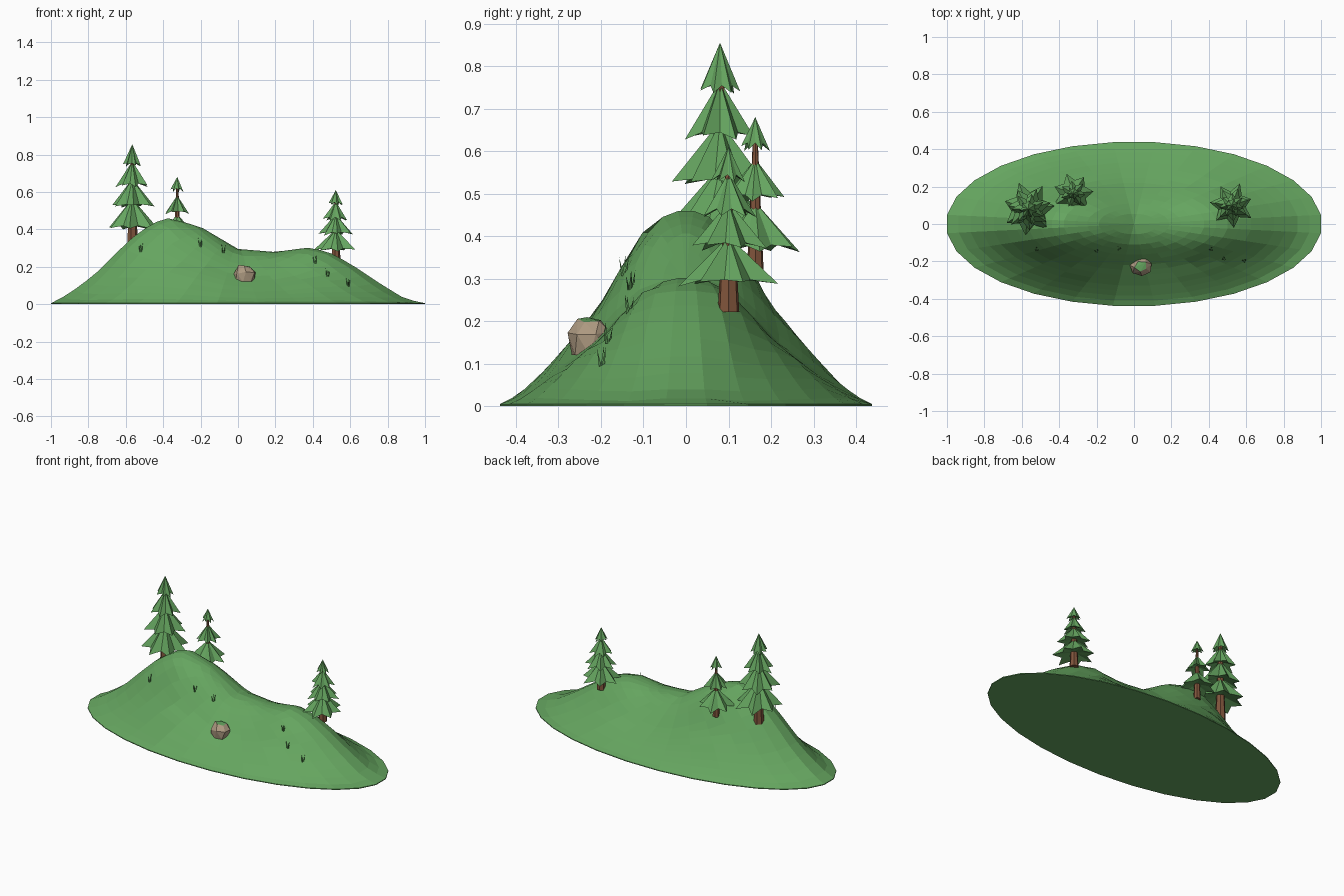
import bpy, bmesh, math, random
from mathutils import Vector

random.seed(4)
if "Cube" in bpy.data.objects:
    bpy.data.objects.remove(bpy.data.objects["Cube"])


def material(name, rgb):
    m = bpy.data.materials.new(name)
    m.use_nodes = True
    m.diffuse_color = (*rgb, 1)
    m.node_tree.nodes["Principled BSDF"].inputs["Base Color"].default_value = (*rgb, 1)
    return m


green = material("leaf green", (0.13, 0.375, 0.115))
blade_green = material("blade green", (0.09, 0.26, 0.08))
brown = material("bark brown", (0.22, 0.09, 0.045))
tan = material("stone tan", (0.43, 0.33, 0.225))


def finish(bm, name, *mats):
    bmesh.ops.recalc_face_normals(bm, faces=bm.faces)
    mesh = bpy.data.meshes.new(name)
    bm.to_mesh(mesh)
    bm.free()
    for m in mats:
        mesh.materials.append(m)
    obj = bpy.data.objects.new(name, mesh)
    bpy.context.collection.objects.link(obj)
    return obj


def interp(points, x):
    for (a, fa), (b, fb) in zip(points, points[1:]):
        if x <= b:
            return fa + (fb - fa) * (x - a) / (b - a)
    return points[-1][1]


# Height along the ridge, and how it falls off towards the rim
RIDGE = [(-1.01, 0), (-0.85, 0.1), (-0.75, 0.18), (-0.65, 0.28), (-0.55, 0.375),
         (-0.45, 0.44), (-0.37, 0.465), (-0.2, 0.415), (-0.1, 0.355), (0, 0.295),
         (0.2, 0.28), (0.37, 0.305), (0.48, 0.285), (0.6, 0.22), (0.75, 0.12),
         (0.88, 0.04), (1.01, 0)]
FALL = [(0, 1), (0.12, 0.975), (0.25, 0.88), (0.37, 0.71), (0.5, 0.51),
        (0.75, 0.23), (0.88, 0.1), (1, 0)]
RX, RY, SIDES, RINGS, LIP = 1.006, 0.44, 28, 16, 0.005


def ground(x, y):
    half = RY * math.sqrt(max(1 - (x / RX) ** 2, 1e-6))
    return max(LIP, interp(RIDGE, x) * interp(FALL, min(abs(y) / half, 1)))


# Hill: concentric elliptical rings with a flat base
bm = bmesh.new()


def ring(r, height):
    verts = []
    for i in range(SIDES):
        a = math.tau * (i + 0.5) / SIDES
        x, y = RX * r * math.cos(a), RY * r * math.sin(a)
        verts.append(bm.verts.new((x, y, height(x, y))))
    return verts


def bridge(bm, a, b):
    for i in range(len(a)):
        j = (i + 1) % len(a)
        bm.faces.new((a[i], a[j], b[j], b[i]))


rings = [ring((k + 1) / RINGS, ground) for k in range(RINGS - 1)]
rings.append(ring(1, lambda x, y: LIP))
rings.append(ring(1, lambda x, y: 0))
top = bm.verts.new((0, 0, ground(0, 0)))
for i in range(SIDES):
    bm.faces.new((top, rings[0][i], rings[0][(i + 1) % SIDES]))
for a, b in zip(rings, rings[1:]):
    bridge(bm, a, b)
bm.faces.new(rings[-1])
finish(bm, "hill", green)


# Trees: tapered trunk and stacked star-shaped skirts of needles
def tree(name, x, y, base, trunk_r, layers, points=7):
    bm = bmesh.new()
    tip = layers[0][0] - 0.06
    rows = []
    for z, r in ((base, trunk_r), (tip, trunk_r * 0.3)):
        rows.append([bm.verts.new((x + r * math.cos(math.tau * i / 7),
                                   y + r * math.sin(math.tau * i / 7), z))
                     for i in range(7)])
    bridge(bm, *rows)
    bm.faces.new(rows[0])
    bm.faces.new(rows[1])
    finish(bm, name + "_trunk", brown)

    bm = bmesh.new()
    for z_top, z_low, radius in layers:
        turn = random.uniform(0, math.tau)
        apex = bm.verts.new((x, y, z_top))
        under = bm.verts.new((x, y, z_low + 0.3 * (z_top - z_low)))
        rim = []
        for i in range(points * 2):
            a = turn + math.pi * i / points
            outer = i % 2 == 0
            r = radius * (random.uniform(0.92, 1.08) if outer else 0.64)
            z = z_low + (random.uniform(-0.006, 0.01) if outer else 0.014)
            rim.append(bm.verts.new((x + r * math.cos(a), y + r * math.sin(a), z)))
        for i in range(len(rim)):
            p, q = rim[i], rim[(i + 1) % len(rim)]
            bm.faces.new((apex, p, q))
            bm.faces.new((under, q, p))
    finish(bm, name + "_needles", green)


tree("tall_tree", -0.565, 0.08, 0.29, 0.031,
     [(0.855, 0.74, 0.051), (0.765, 0.63, 0.085), (0.67, 0.52, 0.117), (0.565, 0.405, 0.142)])
tree("small_tree", -0.325, 0.163, 0.3, 0.021,
     [(0.68, 0.605, 0.036), (0.582, 0.483, 0.07), (0.48, 0.365, 0.112)])
tree("right_tree", 0.523, 0.1, 0.222, 0.026,
     [(0.61, 0.53, 0.04), (0.55, 0.45, 0.066), (0.48, 0.37, 0.09), (0.4, 0.283, 0.116)])

# Rock: faceted hull with a mossy crown
bm = bmesh.new()
for z, r, n, turn in ((0.12, 0.052, 7, 0), (0.168, 0.054, 7, 0.3), (0.205, 0.032, 5, 0.8)):
    for i in range(n):
        a = turn + math.tau * i / n
        s = r * random.uniform(0.9, 1.1)
        bm.verts.new((0.038 + 1.05 * s * math.cos(a), -0.227 + 0.9 * s * math.sin(a),
                      z + (random.uniform(-0.008, 0.008) if z > 0.13 else 0)))
bmesh.ops.convex_hull(bm, input=bm.verts)
bm.normal_update()
for f in bm.faces:
    f.material_index = 1 if f.normal.z > 0.78 else 0
finish(bm, "rock", tan, green)

# Grass tufts: a few slim blades fanning from one root
TUFTS = [(-0.52, -0.135), (-0.2, -0.145), (-0.08, -0.13),
         (0.413, -0.135), (0.48, -0.185), (0.59, -0.197)]
bm = bmesh.new()
for x, y in TUFTS:
    root = Vector((x, y, ground(x, y) - 0.008))
    start = random.uniform(0, math.tau)
    for k in range(3):
        a = start + math.tau * k / 3
        out = Vector((math.cos(a), math.sin(a), 0))
        side = Vector((-out.y, out.x, 0)) * 0.005
        foot = root + out * 0.003
        peak = root + out * 0.013 + Vector((0, 0, random.uniform(0.035, 0.052)))
        back = bm.verts.new(foot + out * 0.005)
        l, r, t = (bm.verts.new(p) for p in (foot - side, foot + side, peak))
        for tri in ((l, r, t), (r, back, t), (back, l, t), (l, back, r)):
            bm.faces.new(tri)
finish(bm, "grass_tufts", blade_green)
